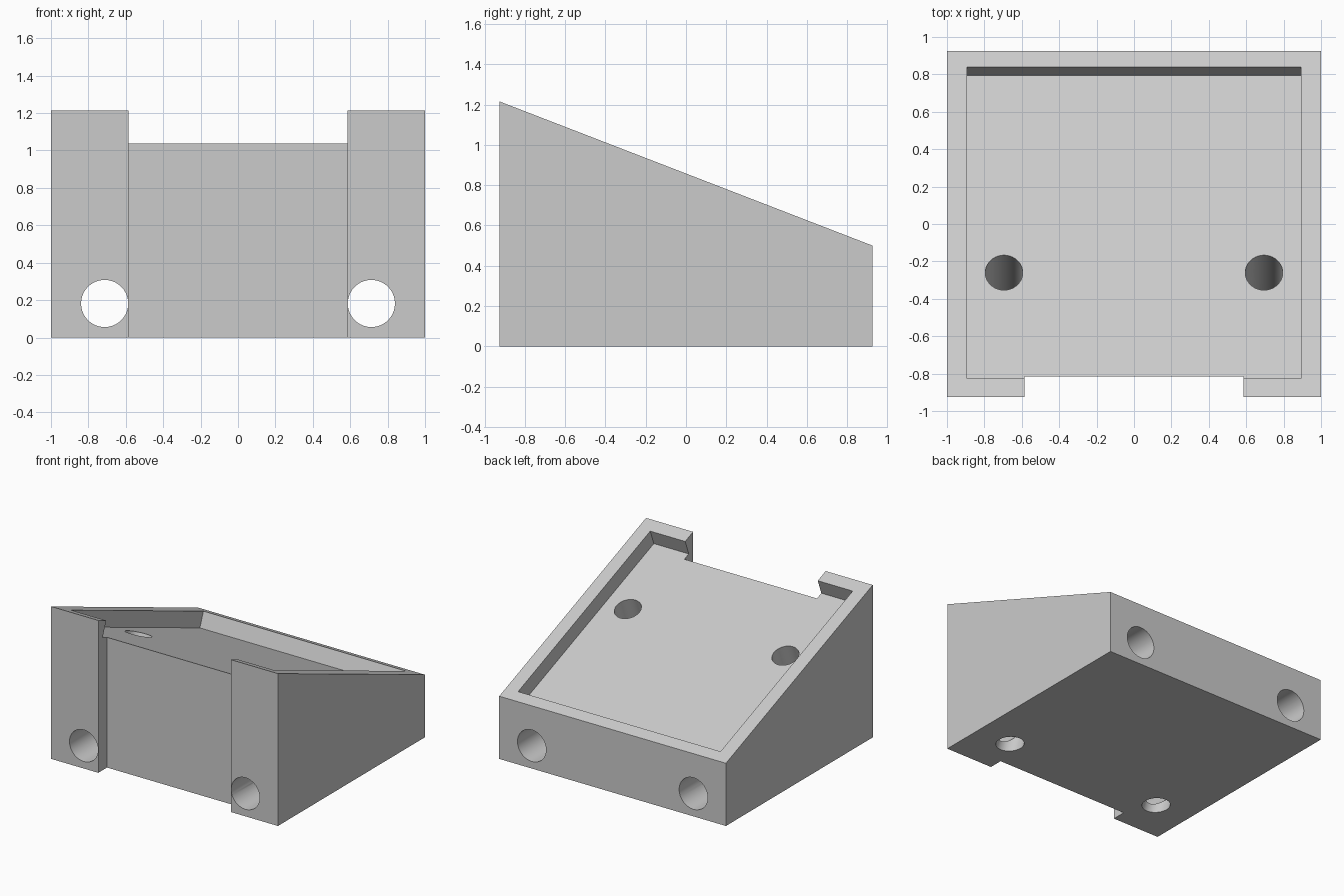
import bpy, bmesh, math
from mathutils import Vector

if "Cube" in bpy.data.objects:
    bpy.data.objects.remove(bpy.data.objects["Cube"], do_unlink=True)

HALF_Y, FRONT_Z, BACK_Z = 0.925, 1.215, 0.50
TILT = math.atan2(FRONT_Z - BACK_Z, 2 * HALF_Y)
NORMAL = Vector((0, math.sin(TILT), math.cos(TILT)))   # of the sloped top
DEPTH = 0.125                                          # of the tray recess


def slope(y, x=0):
    """Point on the sloped top."""
    return Vector((x, y, FRONT_Z - (y + HALF_Y) * math.tan(TILT)))


def link(name, bm):
    mesh = bpy.data.meshes.new(name)
    bmesh.ops.recalc_face_normals(bm, faces=bm.faces)
    bm.to_mesh(mesh)
    bm.free()
    obj = bpy.data.objects.new(name, mesh)
    bpy.context.collection.objects.link(obj)
    return obj


def prism(name, profile, half_x):
    """Extrude a side profile across x."""
    bm = bmesh.new()
    face = bm.faces.new([bm.verts.new((-half_x, p[-2], p[-1])) for p in profile])
    grown = bmesh.ops.extrude_face_region(bm, geom=[face])["geom"]
    verts = [v for v in grown if isinstance(v, bmesh.types.BMVert)]
    bmesh.ops.translate(bm, verts=verts, vec=(2 * half_x, 0, 0))
    return link(name, bm)


def rod(name, centre, axis, radius):
    """Long cylinder through a point along an axis."""
    bm = bmesh.new()
    bmesh.ops.create_cone(bm, cap_ends=True, segments=64, radius1=radius,
                          radius2=radius, depth=4)
    obj = link(name, bm)
    obj.rotation_euler = Vector(axis).to_track_quat("Z", "Y").to_euler()
    obj.location = centre
    return obj


# Wedge body
body = prism("wedge_stand", [(-HALF_Y, 0), (HALF_Y, 0),
                             (HALF_Y, BACK_Z), (-HALF_Y, FRONT_Z)], 1.0)

# Tray recess, square to the slope
front, back = slope(-0.825), slope(0.84)
cutters = [prism("tray_cutter", [front - NORMAL * DEPTH, back - NORMAL * DEPTH,
                                 back + NORMAL * 0.3, front + NORMAL * 0.3], 0.893)]

# Front notch
cutters.append(prism("notch_cutter", [(-1.2, -0.2), (-0.815, -0.2),
                                      (-0.815, 1.5), (-1.2, 1.5)], 0.585))

# Front-to-back tunnels and holes drilled square to the tray
for side in (-1, 1):
    cutters.append(rod("tunnel_cutter", (side * 0.713, 0, 0.182), (0, 1, 0), 0.126))
    floor = slope(-0.26, side * 0.695) - Vector((0, 0, DEPTH / math.cos(TILT)))
    cutters.append(rod("hole_cutter", floor, NORMAL, 0.1))

bpy.ops.object.select_all(action="DESELECT")
body.select_set(True)
bpy.context.view_layer.objects.active = body
for cutter in cutters:
    cutter.hide_render = True
    mod = body.modifiers.new("cut", "BOOLEAN")
    mod.operation, mod.solver, mod.object = "DIFFERENCE", "EXACT", cutter
    bpy.ops.object.modifier_apply(modifier=mod.name)
for cutter in cutters:
    bpy.data.objects.remove(cutter, do_unlink=True)

# Plain grey finish
grey = bpy.data.materials.new("light_grey")
grey.use_nodes = True
grey.diffuse_color = (0.6, 0.6, 0.6, 1)
grey.node_tree.nodes["Principled BSDF"].inputs["Base Color"].default_value = (0.6, 0.6, 0.6, 1)
body.data.materials.clear()
body.data.materials.append(grey)
for poly in body.data.polygons:
    poly.material_index = 0
bpy.ops.object.shade_smooth_by_angle(angle=math.radians(30))
